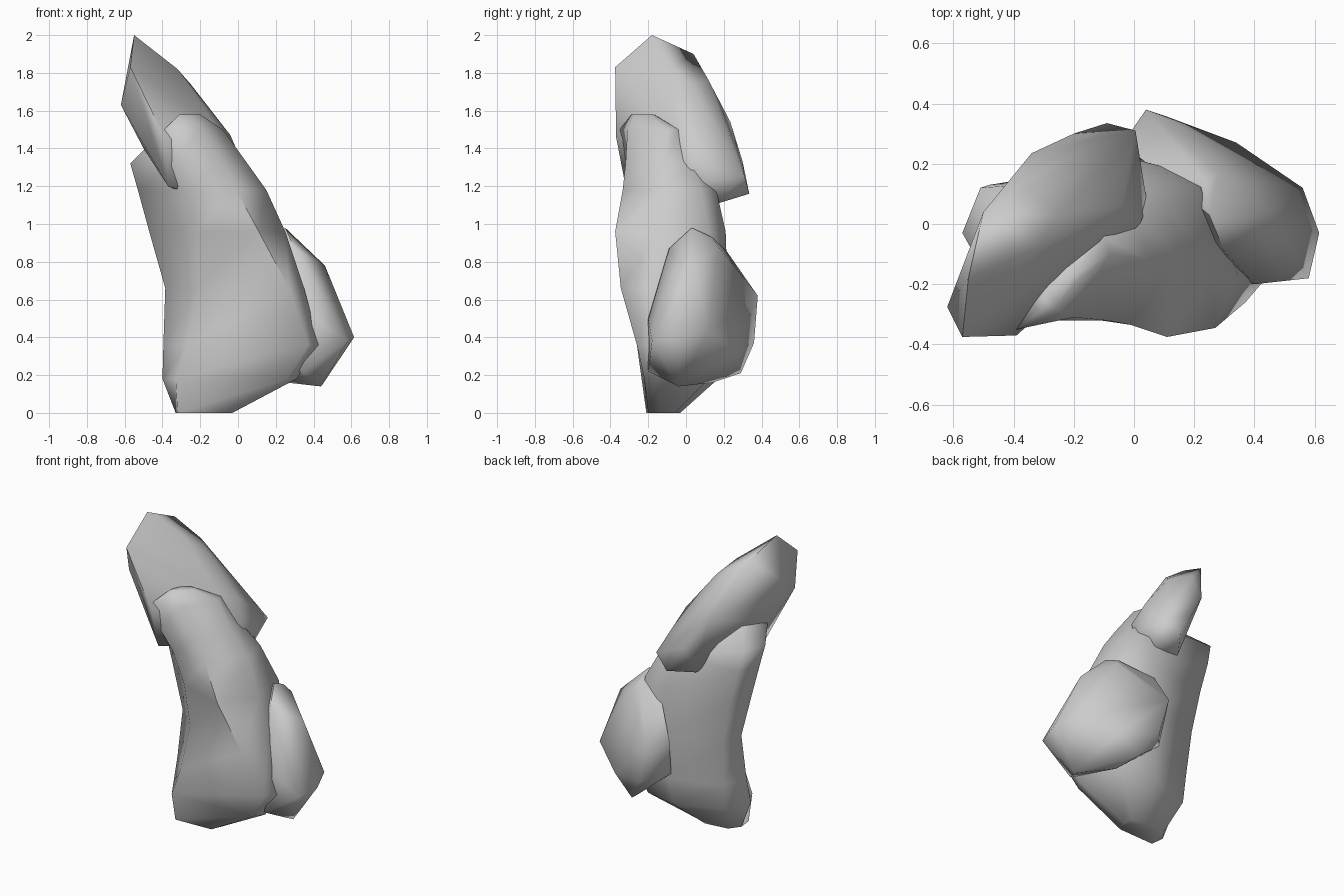
import bpy, bmesh, math


def finish(name, bm, angle):
    bmesh.ops.recalc_face_normals(bm, faces=bm.faces[:])
    me = bpy.data.meshes.new(name)
    bm.to_mesh(me)
    bm.free()
    ob = bpy.data.objects.new(name, me)
    bpy.context.collection.objects.link(ob)
    bpy.ops.object.select_all(action='DESELECT')
    bpy.context.view_layer.objects.active = ob
    ob.select_set(True)
    bpy.ops.object.shade_smooth_by_angle(angle=math.radians(angle))
    return ob


def hull_rock(name, points, angle=75):
    """Faceted boulder: convex hull around a few corner points."""
    bm = bmesh.new()
    for p in points:
        bm.verts.new(p)
    bmesh.ops.convex_hull(bm, input=bm.verts[:])
    loose = [v for v in bm.verts if not v.link_faces]
    bmesh.ops.delete(bm, geom=loose, context='VERTS')
    return finish(name, bm, angle)


def loft_rock(name, sections, angle=75):
    """Standing stone: horizontal outlines joined from bottom to top."""
    bm = bmesh.new()
    rings = [[bm.verts.new((x, y, z)) for x, y in outline] for z, outline in sections]
    n = len(rings[0])
    for lo, hi in zip(rings, rings[1:]):
        for i in range(n):
            j = (i + 1) % n
            bm.faces.new((lo[i], lo[j], hi[j], hi[i]))
    bm.faces.new(rings[0][::-1])
    bm.faces.new(rings[-1])
    return finish(name, bm, angle)


# Tall leaning main stone: front-left, front-right, right, back-right, back, back-left, left
loft_rock("main_rock", [
    (0.00, [(-.32, -.21), (-.06, -.20), (-.03, -.13), (-.04, -.06), (-.12, -.03), (-.28, -.05), (-.33, -.12)]),
    (0.18, [(-.33, -.235), (.26, -.22), (.31, -.15), (.20, .12), (-.03, .17), (-.34, .06), (-.40, -.12)]),
    (0.36, [(-.27, -.225), (.37, -.26), (.43, -.19), (.30, .13), (0, .20), (-.34, .09), (-.395, -.08)]),
    (0.66, [(-.21, -.21), (.27, -.345), (.35, -.18), (.25, .15), (0, .22), (-.36, .12), (-.385, -.04)]),
    (0.96, [(-.22, -.26), (.11, -.375), (.25, -.14), (.22, .12), (.02, .21), (-.42, .13), (-.47, -.03)]),
    (1.18, [(-.28, -.295), (-.01, -.335), (.15, -.11), (.11, .08), (0, .16), (-.48, .13), (-.53, -.03)]),
    (1.32, [(-.36, -.32), (-.09, -.32), (.05, -.12), (.00, .03), (-.10, .10), (-.51, .12), (-.57, -.03)]),
    (1.50, [(-.39, -.35), (-.20, -.31), (-.08, -.10), (-.10, -.04), (-.20, -.03), (-.34, -.10), (-.38, -.22)]),
    (1.58, [(-.31, -.29), (-.26, -.28), (-.20, -.20), (-.20, -.17), (-.23, -.17), (-.28, -.21), (-.30, -.25)]),
])

# Slanted stone leaning over the top
hull_rock("top_rock", [
    (-.55, -.18, 2.0), (-.57, -.375, 1.83), (-.62, -.275, 1.63),
    (-.50, .04, 1.90), (-.32, -.08, 1.82), (-.39, -.37, 1.46),
    (-.37, -.32, 1.20), (-.34, -.28, 1.24), (-.50, -.18, 1.40),
    (-.34, .235, 1.54), (-.09, .335, 1.16), (.005, .31, 1.25),
    (-.01, .14, 1.10), (-.20, .18, 1.12), (.045, .06, 1.22),
    (.02, 0, 1.33), (-.04, .06, 1.47), (-.12, -.06, 1.52),
    (-.25, .03, 1.74), (-.36, .12, 1.76), (-.20, .30, 1.33),
])

# Squat boulder on the right
hull_rock("side_rock", [
    (.25, .03, .98), (.24, .14, .93), (.30, -.09, .87), (.46, .04, .78),
    (.04, .38, .62), (.02, .22, .85), (.34, .27, .33), (.28, .17, .88),
    (.56, .12, .43), (.615, -.03, .40), (.58, -.18, .38), (.40, -.20, .50),
    (.34, -.20, .22), (.44, -.04, .14), (.26, .14, .16), (.20, .29, .21),
    (.10, .36, .37), (-.03, .20, .40), (-.05, .25, .65),
])
